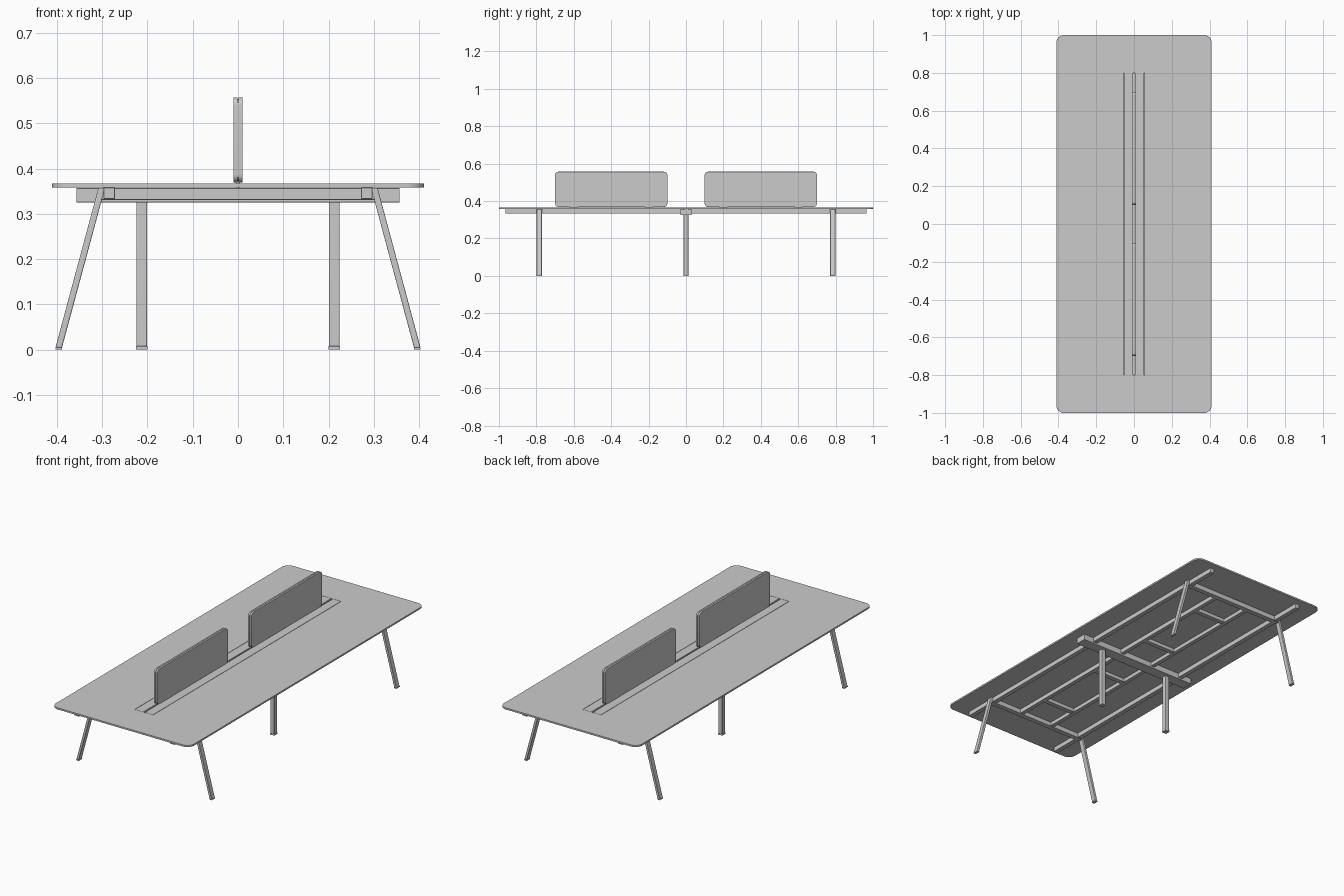
import bpy, bmesh, math
from mathutils import Matrix, Vector

if "Cube" in bpy.data.objects:
    bpy.data.objects.remove(bpy.data.objects["Cube"])


def finish(obj, bevel=0.0, segments=2):
    if bevel:
        mod = obj.modifiers.new("soft_edges", "BEVEL")
        mod.width = bevel
        mod.segments = segments
        mod.limit_method = "ANGLE"
        mod.angle_limit = math.radians(40)
    bpy.ops.object.select_all(action="DESELECT")
    obj.select_set(True)
    bpy.context.view_layer.objects.active = obj
    bpy.ops.object.shade_smooth_by_angle(angle=math.radians(35))
    return obj


def mesh_object(name, bm):
    bmesh.ops.recalc_face_normals(bm, faces=bm.faces)
    me = bpy.data.meshes.new(name)
    bm.to_mesh(me)
    bm.free()
    obj = bpy.data.objects.new(name, me)
    bpy.context.collection.objects.link(obj)
    return obj


def box(name, x, y, z, bevel=0.0012):
    """Box from (min, max) ranges."""
    bm = bmesh.new()
    size = [r[1] - r[0] for r in (x, y, z)]
    mid = [(r[0] + r[1]) / 2 for r in (x, y, z)]
    bmesh.ops.create_cube(bm, size=1, matrix=Matrix.Translation(mid) @ Matrix.Diagonal((*size, 1)))
    return finish(mesh_object(name, bm), bevel)


def rounded_rect(hx, hy, r, n=8):
    pts = []
    for i, (sx, sy) in enumerate(((1, 1), (-1, 1), (-1, -1), (1, -1))):
        for k in range(n + 1):
            a = math.pi / 2 * (i + k / n)
            pts.append((sx * (hx - r) + r * math.cos(a), sy * (hy - r) + r * math.sin(a)))
    return pts


def slab(name, loops, thickness, matrix, bevel, segments=3):
    """Extruded flat outline; extra loops become holes."""
    cu = bpy.data.curves.new(name, "CURVE")
    cu.dimensions = "2D"
    cu.fill_mode = "BOTH"
    cu.extrude = thickness / 2
    for pts in loops:
        sp = cu.splines.new("POLY")
        sp.points.add(len(pts) - 1)
        for p, (px, py) in zip(sp.points, pts):
            p.co = (px, py, 0, 1)
        sp.use_cyclic_u = True
    tmp = bpy.data.objects.new(name + "_outline", cu)
    bpy.context.collection.objects.link(tmp)
    me = tmp.to_mesh()
    bm = bmesh.new()
    bm.from_mesh(me)
    tmp.to_mesh_clear()
    bpy.data.objects.remove(tmp)
    bmesh.ops.remove_doubles(bm, verts=bm.verts, dist=1e-5)
    bm.transform(matrix)
    return finish(mesh_object(name, bm), bevel, segments)


def slanted_leg(name, bottom, top, wx, wy):
    """Prism between two centre points with a horizontal section."""
    bm = bmesh.new()
    rings = [[bm.verts.new(Vector(c) + Vector((sx * wx / 2, sy * wy / 2, 0)))
              for sx, sy in ((-1, -1), (1, -1), (1, 1), (-1, 1))] for c in (bottom, top)]
    for i in range(4):
        j = (i + 1) % 4
        bm.faces.new((rings[0][i], rings[0][j], rings[1][j], rings[1][i]))
    bm.faces.new(rings[0])
    bm.faces.new(rings[1])
    return finish(mesh_object(name, bm), 0.003, 3)


# Tabletop with a long central cable opening
slab("tabletop", [rounded_rect(0.411, 1.0, 0.04), rounded_rect(0.055, 0.8, 0.001, 1)],
     0.009, Matrix.Translation((0, 0, 0.3625)), 0.002)

# Cable cover flaps (leaving a slot for the screens) and the tray below
for s, side in ((-1, "left"), (1, "right")):
    xs = sorted((s * 0.004, s * 0.0535))
    box(f"cable_flap_{side}", xs, (-0.799, 0.799), (0.3585, 0.367), 0.0008)
box("cable_tray", (-0.09, 0.09), (-0.785, 0.785), (0.354, 0.3575), 0)

# Padded desk screens: thin core, two cushions, clamps in the slot
screen_axes = Matrix(((0, 0, 1, 0), (1, 0, 0, 0), (0, 1, 0, 0), (0, 0, 0, 1)))
for s, end in ((-1, "front"), (1, "back")):
    centre = Vector((0, s * 0.4, 0.463))
    slab(f"{end}_screen_core", [rounded_rect(0.297, 0.090, 0.014)], 0.004,
         Matrix.Translation(centre) @ screen_axes, 0)
    for t, side in ((-1, "left"), (1, "right")):
        slab(f"{end}_screen_cushion_{side}", [rounded_rect(0.3, 0.094, 0.018)], 0.0092,
             Matrix.Translation(centre + Vector((t * 0.0054, 0, 0))) @ screen_axes, 0.0035)
    for k in (-0.2, 0.2):
        y = s * 0.4 + k
        box(f"{end}_screen_clamp", (-0.003, 0.003), (y - 0.02, y + 0.02), (0.357, 0.376), 0)

# Long rails, outer and inner
for s, side in ((-1, "left"), (1, "right")):
    box(f"outer_rail_{side}", sorted((s * 0.272, s * 0.297)), (-0.965, 0.965), (0.333, 0.358))
    box(f"inner_rail_{side}", sorted((s * 0.09, s * 0.112)), (-0.785, 0.785), (0.334, 0.3575))

# Short crosspieces between the inner rails
for y in (-0.6, -0.2, 0.2, 0.6):
    box("short_crosspiece", (-0.092, 0.092), (y - 0.0125, y + 0.0125), (0.335, 0.357))

# Middle and end cross beams
box("middle_beam", (-0.357, 0.357), (-0.03, 0.03), (0.325, 0.357))
for s, end in ((-1, "front"), (1, "back")):
    box(f"{end}_beam", (-0.302, 0.302), sorted((s * 0.771, s * 0.798)), (0.331, 0.357))

# Splayed end legs and straight middle legs, each with a foot
for s, side in ((-1, "left"), (1, "right")):
    for t, end in ((-1, "front"), (1, "back")):
        y = t * 0.785
        slanted_leg(f"{end}_leg_{side}", (s * 0.396, y, 0.004), (s * 0.301, y, 0.357), 0.0145, 0.028)
        box(f"{end}_foot_{side}", (s * 0.396 - 0.0075, s * 0.396 + 0.0075),
            (y - 0.0145, y + 0.0145), (0, 0.005), 0.001)
    x = s * 0.2125
    slanted_leg(f"middle_leg_{side}", (x, 0, 0.006), (x, 0, 0.328), 0.024, 0.025)
    box(f"middle_foot_{side}", (x - 0.013, x + 0.013), (-0.0135, 0.0135), (0, 0.008), 0.001)
